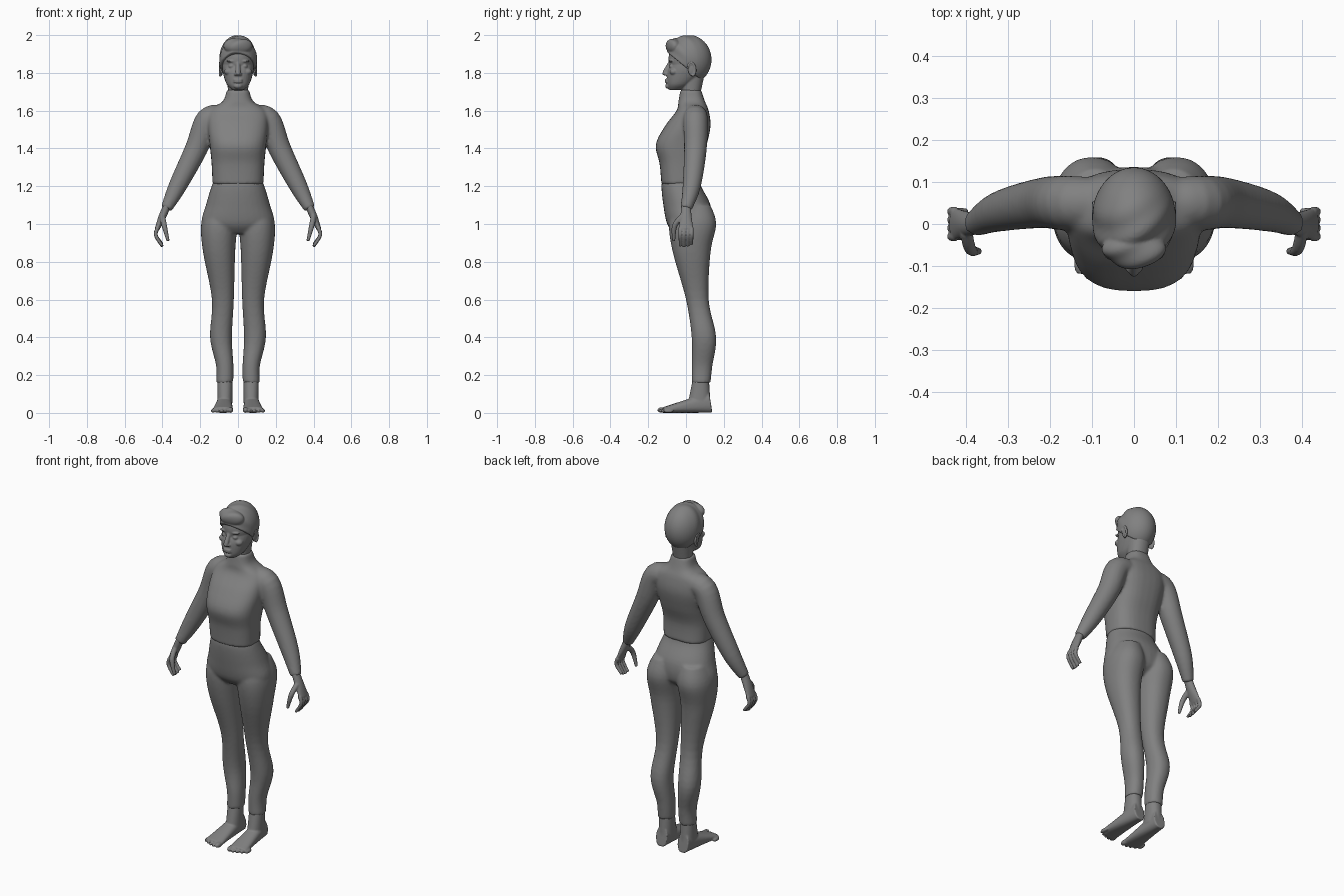
import bpy, bmesh, math
from mathutils import Vector, Matrix

cube = bpy.data.objects.get("Cube")
if cube:
    bpy.data.objects.remove(cube)

colour = (0.22, 0.22, 0.22, 1)
grey = bpy.data.materials.new("neutral grey")
grey.use_nodes = True
grey.diffuse_color = colour
grey.node_tree.nodes["Principled BSDF"].inputs["Base Color"].default_value = colour

SIDES = 32
X, Y, Z = Matrix.Identity(3)


def spline(rows, steps=5):
    """Smoothly interpolate rows of numbers (Catmull-Rom)."""
    padded = [rows[0], *rows, rows[-1]]
    result = []
    for i in range(len(rows) - 1):
        for k in range(steps):
            t = k / steps
            result.append([b + t * ((c - a) + t * ((2 * a - 5 * b + 4 * c - d)
                                                   + t * (3 * b - a - 3 * c + d))) / 2
                           for a, b, c, d in zip(*padded[i:i + 4])])
    return result + [rows[-1]]


def ring(centre, side, other, power):
    """Superellipse around a centre, spanned by two half-axis vectors."""
    points = []
    for i in range(SIDES):
        angle = math.tau * i / SIDES
        c, s = math.cos(angle), math.sin(angle)
        points.append(centre + side * math.copysign(abs(c) ** (2 / power), c)
                      + other * math.copysign(abs(s) ** (2 / power), s))
    return points


def both_sides(x):
    """Parts off the centre line are built twice, mirrored."""
    return (1, -1) if x else (1,)


def skin(bm, rings, signs):
    """Bridge rings into capped solids."""
    for sign in signs:
        loops = [[bm.verts.new((p.x * sign, p.y, p.z)) for p in r] for r in rings]
        for lower, upper in zip(loops, loops[1:]):
            for i in range(SIDES):
                bm.faces.new((lower[i - 1], lower[i], upper[i], upper[i - 1]))
        bm.faces.new(loops[0])
        bm.faces.new(loops[-1])


def level_loft(bm, rows, power=2.2):
    """Horizontal sections: height, half width, front y, back y, centre x (or 0)."""
    rows = spline([(*r, 0)[:5] for r in rows])
    rings = [ring(Vector((x, (front + back) / 2, z)), X * width, Y * (back - front) / 2, power)
             for z, width, front, back, x in rows]
    skin(bm, rings, both_sides(rows[0][-1]))


def tube(bm, rows, up=Y, power=2):
    """Sections across a path: x, y, z, radius, and radius along up if different."""
    rows = spline([(*r, r[3])[:5] for r in rows])
    path = [Vector(r[:3]) for r in rows]
    rings = []
    for i, row in enumerate(rows):
        before, after = path[max(i - 1, 0)], path[min(i + 1, len(path) - 1)]
        along = (after - before).normalized()
        side = up.cross(along).normalized()
        rings.append(ring(path[i], side * row[3], along.cross(side) * row[4], power))
    skin(bm, rings, both_sides(rows[0][0]))


def ball(bm, centre, size):
    """Ellipsoid with three radii."""
    for sign in both_sides(centre[0]):
        place = Matrix.Translation((centre[0] * sign, *centre[1:]))
        bmesh.ops.create_uvsphere(bm, u_segments=48, v_segments=32, radius=1,
                                  matrix=place @ Matrix.Diagonal((*size, 1)))


def finish(name, bm, voxel, relax=3):
    """Fuse the overlapping solids into one smooth surface."""
    bmesh.ops.recalc_face_normals(bm, faces=bm.faces)
    mesh = bpy.data.meshes.new(name)
    bm.to_mesh(mesh)
    bm.free()
    mesh.materials.append(grey)
    obj = bpy.data.objects.new(name, mesh)
    bpy.context.scene.collection.objects.link(obj)
    fuse = obj.modifiers.new("fuse", 'REMESH')
    fuse.mode = 'VOXEL'
    fuse.voxel_size = voxel
    fuse.use_smooth_shade = True
    soften = obj.modifiers.new("soften", 'SMOOTH')
    soften.factor = 0.5
    soften.iterations = relax


# Shirt: torso with high collar, and sleeves
bm = bmesh.new()
level_loft(bm, [(1.21, .135, -.13, .08), (1.32, .14, -.14, .08), (1.42, .15, -.16, .11),
                (1.52, .16, -.11, .13), (1.6, .15, -.05, .12), (1.65, .08, -.04, .1),
                (1.71, .06, -.03, .08)], power=2.6)
tube(bm, [(.08, .05, 1.57, .06), (.16, .05, 1.55, .065), (.22, .05, 1.4, .06),
          (.32, .03, 1.2, .048), (.38, 0, 1.08, .03)])
finish("shirt", bm, voxel=.008, relax=6)

# Trousers: pelvis, seat and legs
bm = bmesh.new()
level_loft(bm, [(1.25, .12, -.12, .07), (1.2, .14, -.13, .08), (1.1, .17, -.12, .13),
                (1, .19, -.1, .13), (.95, .1, -.06, .08)])
level_loft(bm, [(1.1, .07, -.06, .13, .09), (1, .095, -.09, .16, .1),
                (.85, .085, -.07, .13, .1), (.6, .058, 0, .12, .08),
                (.4, .058, .03, .16, .09), (.25, .046, .03, .14, .07),
                (.16, .045, .03, .13, .07)])
finish("trousers", bm, voxel=.008, relax=6)

# Feet: ankle, a wedge that widens and thins forward, and a fan of toes
bm = bmesh.new()
level_loft(bm, [(.2, .04, .04, .12, .07), (.05, .04, .01, .13, .07)])
wedge = []
for step in range(6):
    t = step / 5
    height = .055 - .04 * t
    wedge.append((.07 + .01 * t, .13 - .25 * t, height, .035 + .02 * t, height))
tube(bm, wedge, up=Z, power=2.5)
for toe in range(5):
    size = .011 if toe else .015
    ball(bm, (.04 + .023 * toe, .002 * toe ** 2 - .125, size), (size, .027, size))
finish("feet", bm, voxel=.0045)

# Hands: palm, curled fingers and thumb
bm = bmesh.new()
tube(bm, [(.37, 0, 1.11, .02, .024), (.4, 0, 1.04, .02, .03), (.43, 0, .97, .012, .04)])
for finger in range(4):
    y = .02 * finger - .03
    tip = .88 + .003 * (finger - 1) ** 2
    tube(bm, [(.425, y, .98, .011), (.435, y, .94, .01), (.4, y, tip, .008)])
tube(bm, [(.4, -.02, 1.04, .015), (.39, -.06, .99, .014), (.37, -.065, .91, .008)])
finish("hands", bm, voxel=.004)

# Head: neck, skull, jaw and facial features
bm = bmesh.new()
level_loft(bm, [(1.66, .05, -.02, .07), (1.8, .06, -.03, .1)])
ball(bm, (0, .015, 1.87), (.088, .108, .11))
level_loft(bm, [(1.71, .03, -.09, -.02), (1.74, .06, -.1, .03), (1.8, .08, -.1, .1),
                (1.84, .085, -.085, .11)])
nose, nostril = (.014, .02, .01), (.01, .012, .008)
tube(bm, [(0, -.08, 1.86, .01), (0, -.112, 1.8, .014)])
ball(bm, (0, -.107, 1.796), nose)
ball(bm, (.011, -.104, 1.793), nostril)
ball(bm, (.035, -.076, 1.835), (.015, .013, .01))
ball(bm, (.035, -.08, 1.862), (.028, .012, .006))
ball(bm, (.05, -.065, 1.806), (.024, .022, .018))
for lip in (1.752, 1.763):
    ball(bm, (0, -.1, lip), (.025, .012, .006))
ball(bm, (0, -.094, 1.73), (.023, .016, .014))
finish("head", bm, voxel=.004)

# Ears: a thin shell with a raised, leaning rim
bm = bmesh.new()
ball(bm, (.088, .03, 1.82), (.009, .02, .036))
rim = []
for step in range(14):
    angle = math.pi * (step / 9 - .55)
    rise = .034 * math.sin(angle)
    rim.append((.095, .03 + .019 * math.cos(angle) - .1 * rise, 1.82 + rise, .006))
tube(bm, rim, up=X)
finish("ears", bm, voxel=.0035, relax=2)

# Hair: rounded cap and quiff with swept waves, cut along a sloping hairline
bm = bmesh.new()
middle = Vector((0, .015, 1.87))
ball(bm, middle, (.1, .12, .13))
ball(bm, (0, -.06, 1.94), (.075, .045, .045))
for v in bm.verts:
    phase = Vector((-45, 70, 40)).dot(v.co - middle)
    frontness = min(1, max(0, (.07 - v.co.y) * 10))
    height = min(1, max(0, (v.co.z - 1.85) * 20))
    v.co += (v.co - middle).normalized() * .004 * frontness * height * math.sin(phase)
cut = bmesh.ops.bisect_plane(bm, geom=bm.verts[:] + bm.edges[:] + bm.faces[:],
                             plane_co=(0, -.1, 1.91), plane_no=(0, .18, .22),
                             clear_inner=True)
bmesh.ops.edgeloop_fill(bm, edges=[e for e in cut["geom_cut"]
                                   if isinstance(e, bmesh.types.BMEdge)])
finish("hair", bm, voxel=.004)
